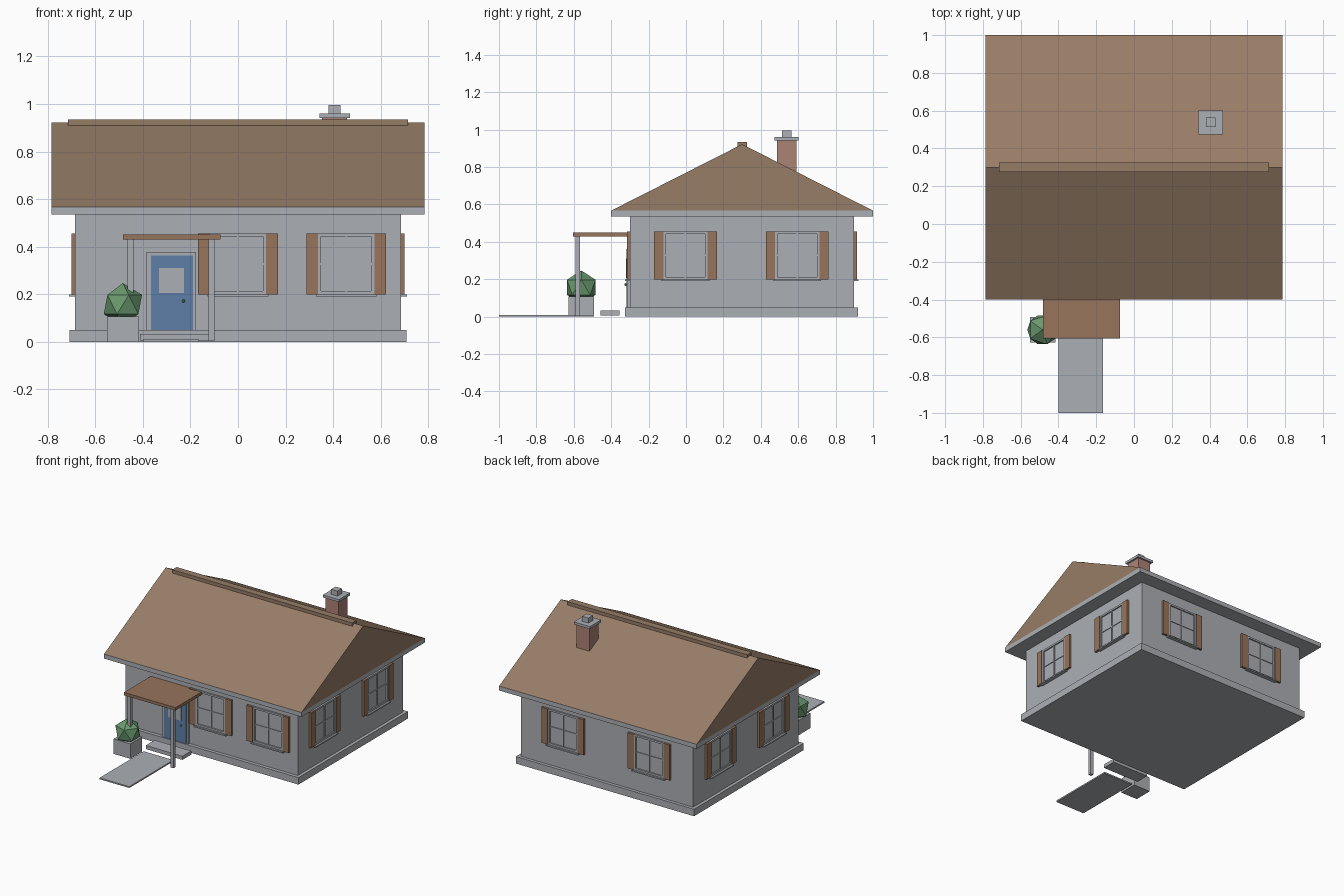
import bpy, bmesh, math
from mathutils import Matrix, Vector

if "Cube" in bpy.data.objects:
    bpy.data.objects.remove(bpy.data.objects["Cube"])


def material(name, rgb):
    m = bpy.data.materials.new(name)
    m.diffuse_color = (*rgb, 1)
    m.use_nodes = True
    m.node_tree.nodes["Principled BSDF"].inputs["Base Color"].default_value = m.diffuse_color
    return m


GREY = material("plain_grey", (0.41, 0.43, 0.46))
ROOF = material("roof_brown", (0.31, 0.205, 0.136))
WOOD = material("wood_brown", (0.31, 0.178, 0.106))
BLUE = material("door_blue", (0.114, 0.212, 0.39))
BRICK = material("brick_red", (0.41, 0.223, 0.181))
GREEN = material("leaf_green", (0.141, 0.32, 0.156))


def finish(name, bm, mat, matrix=Matrix()):
    mesh = bpy.data.meshes.new(name)
    bm.to_mesh(mesh)
    bm.free()
    mesh.materials.append(mat)
    ob = bpy.data.objects.new(name, mesh)
    ob.matrix_world = matrix
    bpy.context.collection.objects.link(ob)
    return ob


def boxes(name, mat, *spans, matrix=Matrix()):
    """One object made of boxes, each given as x0, x1, y0, y1, z0, z1."""
    bm = bmesh.new()
    for x0, x1, y0, y1, z0, z1 in spans:
        place = Matrix.Translation(((x0 + x1) / 2, (y0 + y1) / 2, (z0 + z1) / 2))
        size = Matrix.Diagonal((x1 - x0, y1 - y0, z1 - z0, 1))
        bmesh.ops.create_cube(bm, size=1, matrix=place @ size)
    return finish(name, bm, mat, matrix)


# House body
boxes("foundation", GREY, (-0.708, 0.708, -0.325, 0.92, 0, 0.05))
boxes("walls", GREY, (-0.685, 0.685, -0.3, 0.897, 0.05, 0.54))
boxes("eaves", GREY, (-0.785, 0.785, -0.4, 1.0, 0.535, 0.567))

# Gable roof: triangle profile extruded along x
bm = bmesh.new()
tri = bm.faces.new([bm.verts.new((-0.785, y, z))
                    for y, z in ((-0.4, 0.567), (0.3, 0.922), (1.0, 0.567))])
ext = bmesh.ops.extrude_face_region(bm, geom=[tri])
bmesh.ops.translate(bm, vec=(1.57, 0, 0),
                    verts=[v for v in ext["geom"] if isinstance(v, bmesh.types.BMVert)])
bmesh.ops.recalc_face_normals(bm, faces=bm.faces)
finish("gable_roof", bm, ROOF)
boxes("ridge_cap", ROOF, (-0.715, 0.715, 0.275, 0.325, 0.91, 0.934))

# Chimney
cx, cy = 0.406, 0.538
for name, mat, r, z0, z1 in (("chimney", BRICK, 0.052, 0.7, 0.948),
                             ("chimney_cap", GREY, 0.064, 0.942, 0.96),
                             ("chimney_flue", GREY, 0.025, 0.96, 0.996)):
    boxes(name, mat, (cx - r, cx + r, cy - r, cy + r, z0, z1))


# Windows: local x runs along the wall, local -y points outward
def window(name, x, y, angle):
    m = Matrix.Translation((x, y, 0)) @ Matrix.Rotation(math.radians(angle), 4, 'Z')
    w, z0, z1, b = 0.118, 0.2, 0.455, 0.013
    zm = (z0 + z1) / 2
    boxes(name + "_glass", GREY, (-w, w, -0.003, 0.003, z0, z1), matrix=m)
    boxes(name + "_frame", GREY,
          (-w, -w + b, -0.012, 0, z0, z1), (w - b, w, -0.012, 0, z0, z1),
          (-w + b, w - b, -0.012, 0, z0, z0 + b), (-w + b, w - b, -0.012, 0, z1 - b, z1),
          (-0.004, 0.004, -0.009, 0, z0 + b, z1 - b),
          (-w + b, w - b, -0.008, 0, zm - 0.004, zm + 0.004), matrix=m)
    boxes(name + "_sill", GREY, (-0.128, 0.128, -0.025, 0, 0.191, 0.2), matrix=m)
    boxes(name + "_shutters", WOOD, *[(s - 0.025, s + 0.025, -0.016, 0, z0, z1)
                                      for s in (-0.143, 0.143)], matrix=m)


for i, x in enumerate((0.0, 0.455)):
    window(f"front_window_{i + 1}", x, -0.3, 0)
for i, x in enumerate((-0.342, 0.342)):
    window(f"back_window_{i + 1}", x, 0.897, 180)
for i, y in enumerate((-0.003, 0.595)):
    window(f"right_window_{i + 1}", 0.685, y, 90)
    window(f"left_window_{i + 1}", -0.685, y, -90)

# Door
boxes("door_frame", GREY, (-0.384, -0.366, -0.315, -0.3, 0.05, 0.378),
      (-0.19, -0.176, -0.315, -0.3, 0.05, 0.378),
      (-0.366, -0.19, -0.315, -0.3, 0.363, 0.378))
boxes("door", BLUE, (-0.366, -0.19, -0.318, -0.3, 0.05, 0.363))
boxes("door_glass", GREY, (-0.332, -0.228, -0.321, -0.316, 0.206, 0.311))
bm = bmesh.new()
bmesh.ops.create_icosphere(bm, subdivisions=1, radius=0.008)
finish("door_knob", bm, GREEN, Matrix.Translation((-0.229, -0.322, 0.172)))

# Porch canopy, posts, step and path
boxes("porch_canopy", WOOD, (-0.483, -0.073, -0.605, -0.3, 0.43, 0.451))
for side, x in (("left", -0.452), ("right", -0.111)):
    boxes(side + "_porch_post", GREY, (x - 0.012, x + 0.012, -0.591, -0.568, 0.003, 0.43))
boxes("porch_step", GREY, (-0.413, -0.122, -0.457, -0.356, 0.006, 0.032))
boxes("path", GREY, (-0.4, -0.164, -1.0, -0.5, 0, 0.01))

# Planter with bush
boxes("planter", GREY, (-0.55, -0.416, -0.627, -0.493, 0, 0.107))
bm = bmesh.new()
bmesh.ops.create_icosphere(bm, subdivisions=1, radius=0.09)
finish("bush", bm, GREEN, Matrix.Translation((-0.484, -0.56, 0.157)))
